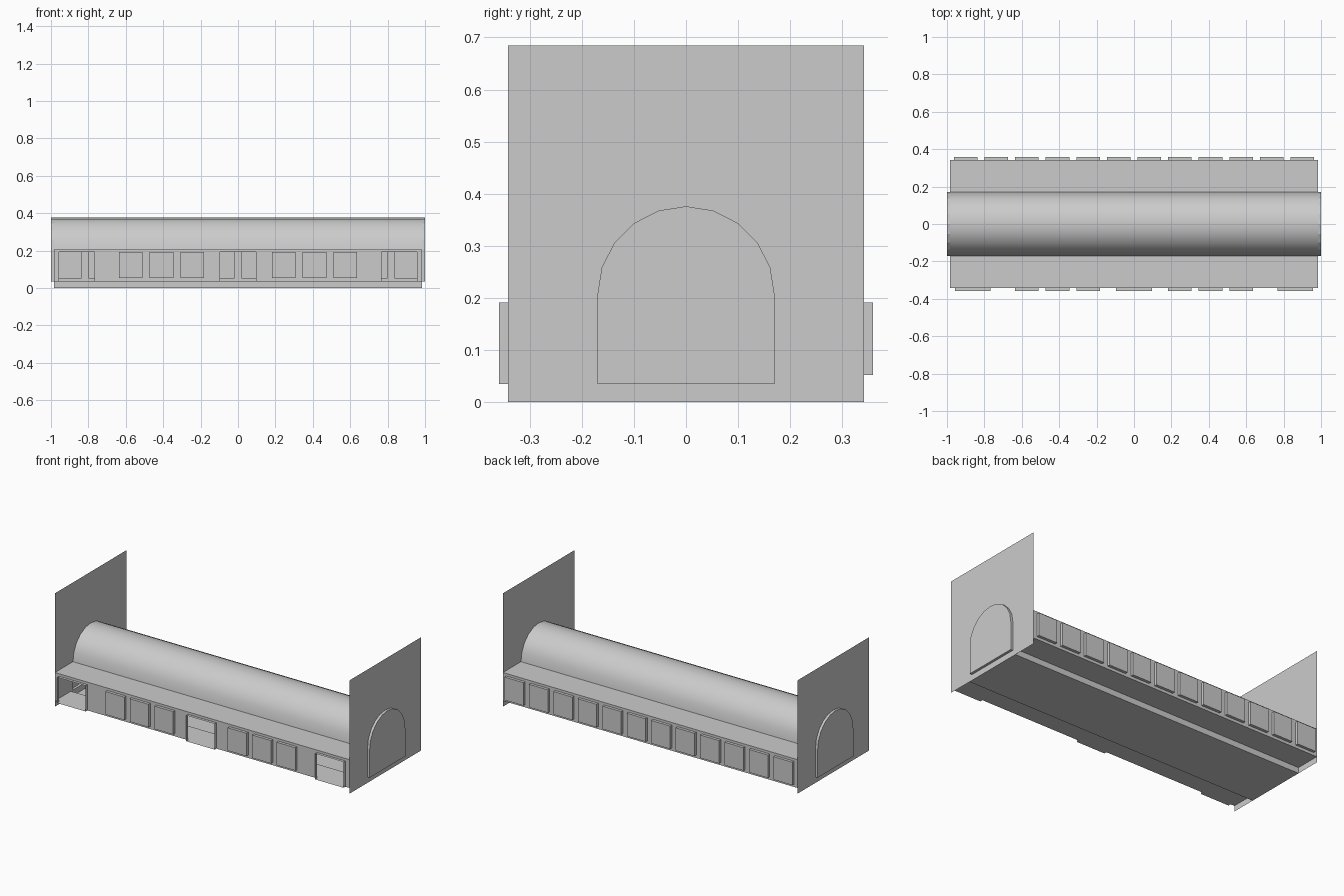
import bpy, bmesh, math
from mathutils import Vector

if "Cube" in bpy.data.objects:
    bpy.data.objects.remove(bpy.data.objects["Cube"])

# Main dimensions
X, XT = 0.985, 1.0              # end walls, tunnel mouths
Y, YB = 0.342, 0.359            # side walls, front of window boxes
R, TR = 0.17, 0.19              # vault radius, half width of track bed
FLOOR, CEIL, TOP = 0.035, 0.206, 0.685

grey = bpy.data.materials.new("light_grey")
grey.diffuse_color = (0.6, 0.6, 0.6, 1)
grey.use_nodes = True
grey.node_tree.nodes["Principled BSDF"].inputs["Base Color"].default_value = grey.diffuse_color


def build(name, faces, smooth=False):
    """Make a sheet object from (points, outward direction) pairs."""
    bm = bmesh.new()
    for pts, out in faces:
        f = bm.faces.new([bm.verts.new(p) for p in pts])
        f.normal_update()
        if f.normal.dot(Vector(out)) < 0:
            f.normal_flip()
        f.smooth = smooth
    bmesh.ops.remove_doubles(bm, verts=bm.verts, dist=1e-5)
    me = bpy.data.meshes.new(name)
    bm.to_mesh(me)
    bm.free()
    me.materials.append(grey)
    ob = bpy.data.objects.new(name, me)
    bpy.context.collection.objects.link(ob)


def flat(x0, x1, y0, y1, z, up):
    return ([(x0, y0, z), (x1, y0, z), (x1, y1, z), (x0, y1, z)], (0, 0, up))


def side(x0, x1, y, z0, z1, s):
    return ([(x0, y, z0), (x1, y, z0), (x1, y, z1), (x0, y, z1)], (0, s, 0))


# Vault curve: ten flat steps of a half circle
arc = [(R * math.cos(i * math.pi / 10), CEIL + R * math.sin(i * math.pi / 10))
       for i in range(11)]

# Barrel vault
build("vault", [([(-X, *a), (X, *a), (X, *b), (-X, *b)],
                 (0, a[0] + b[0], a[1] + b[1] - 2 * CEIL))
                for a, b in zip(arc, arc[1:])], smooth=True)

# Flat side roofs
build("side_roofs", [flat(-X, X, s * R, s * Y, CEIL, 1) for s in (-1, 1)])

# Platforms and sunken track bed
floor = [flat(-X, X, -TR, TR, 0, -1)]
for s in (-1, 1):
    floor += [flat(-X, X, s * TR, s * Y, FLOOR, -1), side(-X, X, s * TR, 0, FLOOR, s)]
build("platforms_and_track_bed", floor)


def wall(name, s, holes):
    """Side wall; each hole (centre, half width, bottom, closed) is pushed outward."""
    faces, boxes, x = [], [], -X
    top = 0.191
    for c, h, z0, closed in holes:
        a, b = c - h, c + h
        faces.append(side(x, a, s * Y, FLOOR, CEIL, s))
        faces.append(side(a, b, s * Y, top, CEIL, s))
        if z0 > FLOOR:
            faces.append(side(a, b, s * Y, FLOOR, z0, s))
        boxes += [flat(a, b, s * Y, s * YB, z0, -1), flat(a, b, s * Y, s * YB, top, 1)]
        for xe, d in ((a, -1), (b, 1)):
            boxes.append(([(xe, s * Y, z0), (xe, s * YB, z0),
                           (xe, s * YB, top), (xe, s * Y, top)], (d, 0, 0)))
        if closed:
            boxes.append(side(a, b, s * YB, z0, top, s))
        x = b
    faces.append(side(x, X, s * Y, FLOOR, CEIL, s))
    build(name + "_wall", faces)
    build(name + "_window_and_door_boxes", boxes)


# Back: twelve window boxes; front: three doorways with three windows between each
slots = [(i - 5.5) * 0.1636 for i in range(12)]
window = lambda c: (c, 0.063, 0.052, True)
door = lambda c: (c, 0.095, FLOOR, False)
wall("back", 1, [window(c) for c in slots])
wall("front", -1, [door(-0.863)] + [window(c) for c in slots[2:5]] + [door(0)]
     + [window(c) for c in slots[7:10]] + [door(0.863)])

# End walls with a raised, closed tunnel mouth
for e, name in ((-1, "left"), (1, "right")):
    out = (e, 0, 0)
    faces = []
    for s in (-1, 1):
        yz = [(0, 0), (Y, 0), (Y, TOP), (0, TOP)] + arc[5::-1] + [(R, FLOOR), (0, FLOOR)]
        faces.append(([(e * X, s * y, z) for y, z in yz], out))
    build(name + "_end_wall", faces)
    loop = [(R, FLOOR)] + arc + [(-R, FLOOR)]
    mouth = [([(e * XT, y, z) for y, z in loop], out)]
    for a, b in zip(loop, loop[1:] + loop[:1]):
        mouth.append(([(e * X, *a), (e * XT, *a), (e * XT, *b), (e * X, *b)],
                      (0, a[0] + b[0], a[1] + b[1] - 0.36)))
    build(name + "_tunnel_mouth", mouth)
